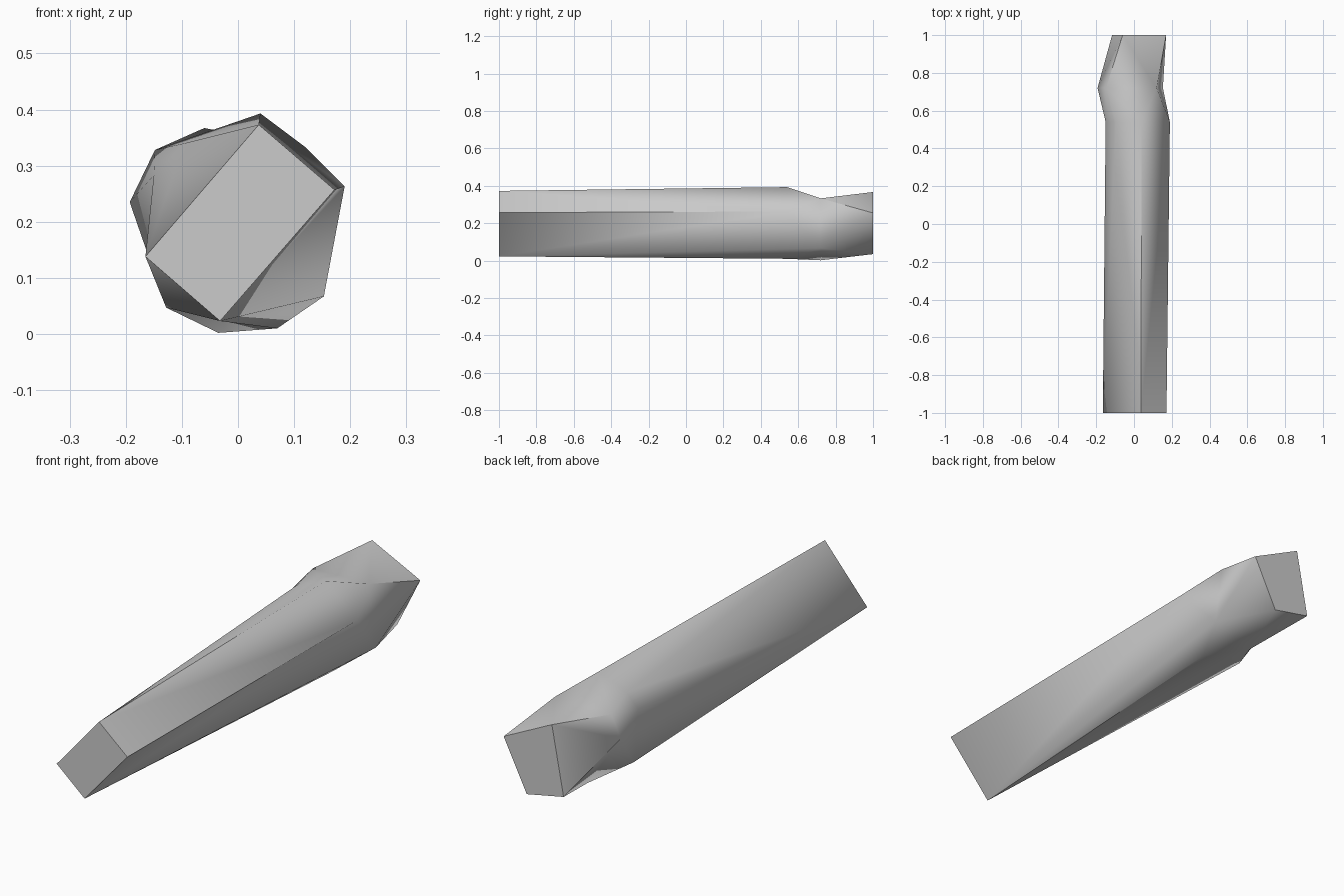
import bpy, bmesh, math

cube = bpy.data.objects.get("Cube")
if cube:
    bpy.data.objects.remove(cube, do_unlink=True)

# Single grey material
grey = bpy.data.materials.new("plain_grey")
grey.use_nodes = True
colour = (0.6, 0.6, 0.6, 1)
grey.diffuse_color = colour
grey.node_tree.nodes["Principled BSDF"].inputs["Base Color"].default_value = colour

# Cross-sections along the length: y, then (x, z) corners
front_end = (-1.0, [(-.165, .138), (.037, .373), (.172, .257), (-.032, .023)])
shoulder = (.54, [(.04, .393), (.19, .263), (.07, .01),
                  (-.128, .047), (-.15, .283), (-.095, .34)])
neck = (.72, [(.12, .333), (.153, .067), (-.035, .002), (-.193, .235), (-.148, .328)])
back_end = (1.0, [(.17, .255), (-.06, .367), (-.116, .07), (.06, .035)])

bm = bmesh.new()


def ring(section):
    y, corners = section
    return [bm.verts.new((x, y, z)) for x, z in corners]


A, B, C, D = ring(front_end)
T, R, Q, N, E, F = ring(shoulder)
V, S, O, M, L = ring(neck)
W, X, Y, Z = ring(back_end)

# Flat ends
ends = [(A, B, C, D), (W, X, Y, Z)]
# Long shaft, square end to shoulder, with a fold along the lower side
shaft = [(B, C, R), (B, R, T), (C, D, R), (D, S, R), (D, Q, S), (D, N, Q),
         (A, N, D), (A, E, N), (A, F, E), (A, B, F), (B, T, F)]
# Shoulder to pinched neck
pinch = [(T, R, V), (R, S, V), (Q, O, S), (Q, N, O), (N, M, O), (N, E, M),
         (E, L, M), (E, F, L), (F, T, L), (T, V, L)]
# Neck to twisted square end
tip = [(V, S, W), (S, Z, W), (S, O, Z), (O, Y, Z), (O, M, Y), (M, X, Y),
       (M, L, X), (L, V, X), (V, W, X)]
for corners in ends + shaft + pinch + tip:
    bm.faces.new(corners)
bmesh.ops.recalc_face_normals(bm, faces=bm.faces)

mesh = bpy.data.meshes.new("log")
bm.to_mesh(mesh)
bm.free()
mesh.materials.append(grey)
log = bpy.data.objects.new("log", mesh)
bpy.context.collection.objects.link(log)

# Soft sides, crisp ends
bpy.ops.object.select_all(action='DESELECT')
log.select_set(True)
bpy.context.view_layer.objects.active = log
bpy.ops.object.shade_smooth_by_angle(angle=math.radians(50))
